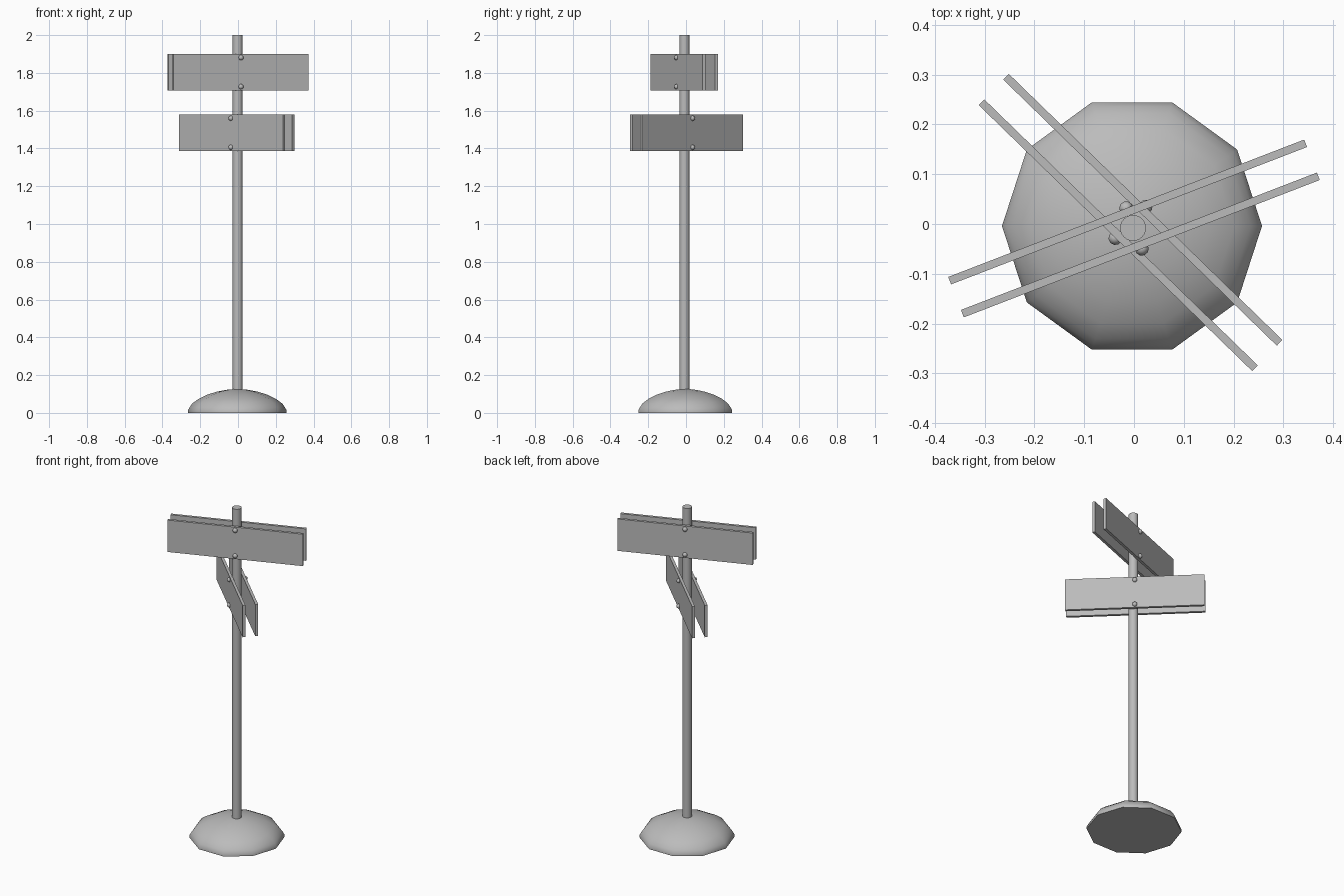
import bpy, bmesh, math
from mathutils import Matrix, Vector

if "Cube" in bpy.data.objects:
    bpy.data.objects.remove(bpy.data.objects["Cube"])

grey = bpy.data.materials.new("plain grey")
grey.use_nodes = True
colour = (0.5, 0.5, 0.5, 1)
grey.diffuse_color = colour
grey.node_tree.nodes["Principled BSDF"].inputs["Base Color"].default_value = colour


def finish(name, bm, location=(0, 0, 0), turn=0, smooth=None):
    bmesh.ops.recalc_face_normals(bm, faces=bm.faces)
    mesh = bpy.data.meshes.new(name)
    bm.to_mesh(mesh)
    bm.free()
    mesh.materials.append(grey)
    obj = bpy.data.objects.new(name, mesh)
    obj.location = location
    obj.rotation_euler.z = turn
    bpy.context.collection.objects.link(obj)
    if smooth:
        bpy.ops.object.select_all(action='DESELECT')
        obj.select_set(True)
        bpy.context.view_layer.objects.active = obj
        bpy.ops.object.shade_smooth_by_angle(angle=math.radians(smooth))
    return obj


def lathe(name, profile, sides, location, smooth):
    """Stack rings of (radius, height) and cap both ends."""
    bm = bmesh.new()
    rings = [[bm.verts.new((r * math.cos(math.tau * i / sides),
                            r * math.sin(math.tau * i / sides), z))
              for i in range(sides)] for r, z in profile]
    for low, high in zip(rings, rings[1:]):
        for i in range(sides):
            j = (i + 1) % sides
            bm.faces.new((low[i], low[j], high[j], high[i]))
    bm.faces.new(rings[0])
    bm.faces.new(rings[-1])
    return finish(name, bm, location, 0, smooth)


# Ten-sided domed foot with a thin rim
lathe("domed_base",
      [(0.261, 0), (0.261, 0.014), (0.252, 0.03), (0.238, 0.05), (0.205, 0.074),
       (0.16, 0.096), (0.11, 0.112), (0.06, 0.122), (0.02, 0.126)],
      10, (-0.004, -0.004, 0), 40)

# Round post
lathe("post", [(0.026, 0.1), (0.026, 2.0)], 24, (-0.002, -0.008, 0), 40)

# Two pairs of boards clamped on the post, each board held by two bolts
LENGTH, THICK, HEIGHT, GAP = 0.766, 0.016, 0.193, 0.0355
BOLT = 0.014


def sign_pair(name, centre, z, degrees):
    turn = math.radians(degrees)
    for side, label in ((-1, "front"), (1, "back")):
        normal = Matrix.Rotation(turn, 3, 'Z') @ Vector((0, side, 0))
        place = Vector((*centre, z)) + normal * GAP
        bm = bmesh.new()
        bmesh.ops.create_cube(bm, size=1,
                              matrix=Matrix.Diagonal((LENGTH, THICK, HEIGHT, 1)))
        finish(f"{name}_{label}_board", bm, place, turn)
        for dz, level in ((0.077, "top"), (-0.077, "bottom")):
            bm = bmesh.new()
            bmesh.ops.create_uvsphere(bm, u_segments=10, v_segments=6, radius=BOLT)
            finish(f"{name}_{label}_{level}_bolt", bm,
                   place + normal * THICK / 2 + Vector((0, 0, dz)), turn, 40)


sign_pair("upper_sign", (0, -0.009), 1.804, 21.1)
sign_pair("lower_sign", (-0.007, 0.003), 1.483, -44.2)
